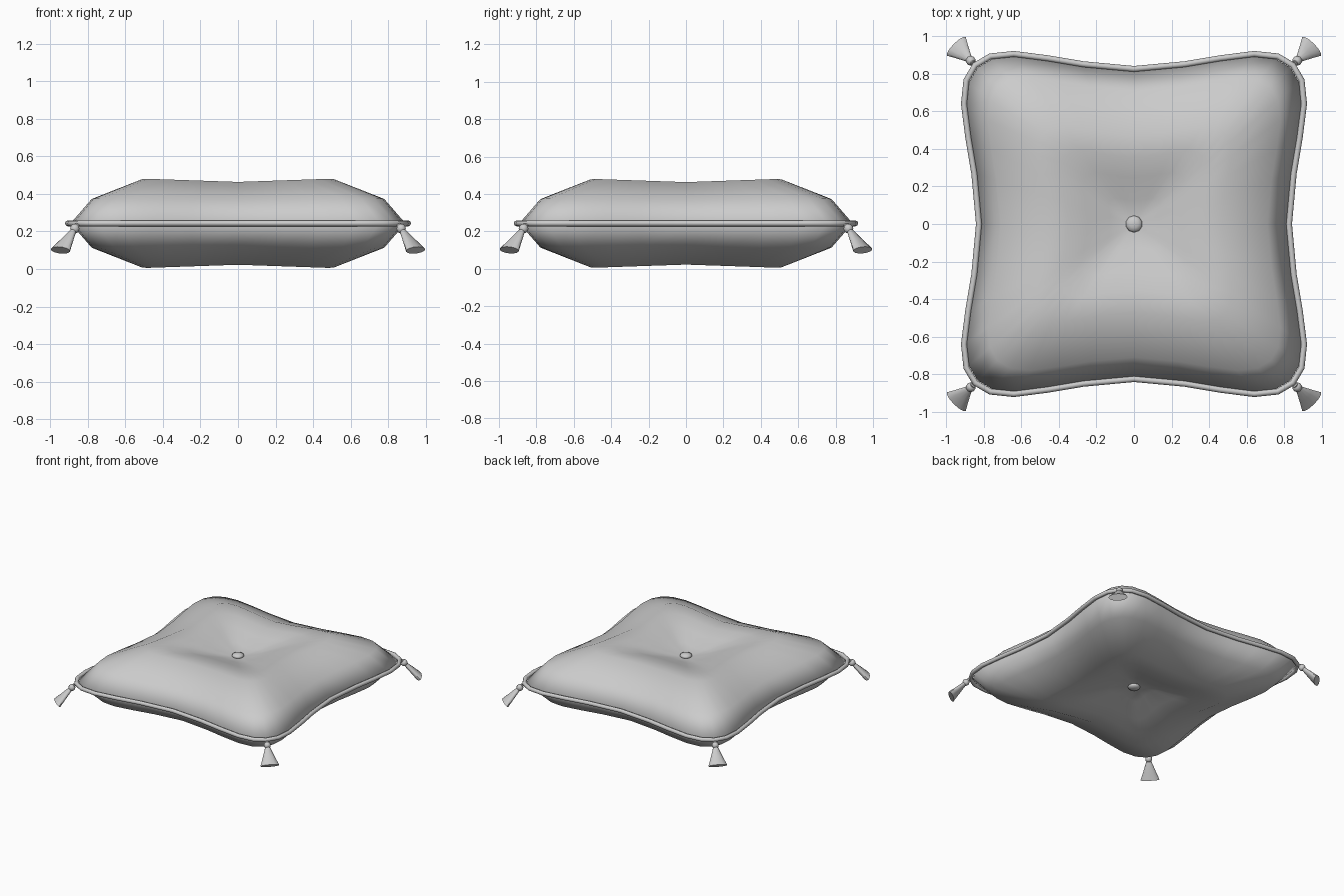
import bpy, bmesh, math
from mathutils import Vector

cube = bpy.data.objects.get("Cube")
if cube:
    bpy.data.objects.remove(cube)

MID = 0.243  # height of the seam

fabric = bpy.data.materials.new("grey_fabric")
fabric.use_nodes = True
fabric.diffuse_color = (0.6, 0.6, 0.6, 1)
fabric.node_tree.nodes["Principled BSDF"].inputs["Base Color"].default_value = (0.6, 0.6, 0.6, 1)


def finish(name, bm, angle=60):
    bmesh.ops.recalc_face_normals(bm, faces=bm.faces)
    mesh = bpy.data.meshes.new(name)
    bm.to_mesh(mesh)
    bm.free()
    obj = bpy.data.objects.new(name, mesh)
    bpy.context.collection.objects.link(obj)
    mesh.materials.append(fabric)
    bpy.ops.object.select_all(action="DESELECT")
    obj.select_set(True)
    bpy.context.view_layer.objects.active = obj
    bpy.ops.object.shade_smooth_by_angle(angle=math.radians(angle))
    return obj


def bridge(bm, a, b):
    n = len(a)
    for i in range(n):
        bm.faces.new((a[i], a[(i + 1) % n], b[(i + 1) % n], b[i]))


# Seam outline: one eighth, mirrored over the diagonal, then turned four times
eighth = [(0, .825), (.27, .85), (.46, .882), (.64, .905), (.765, .892), (.845, .845)]
quarter = eighth + [(y, x) for x, y in reversed(eighth[1:-1])]
outline = []
for k in range(4):
    for x, y in quarter:
        for _ in range(k):
            x, y = y, -x
        outline.append(Vector((x, y, 0)))

# Cushion: shrinking copies of the outline, puffed up and dimpled at the middle
rings = [(.86, .132), (.57, .237), (.43, .228), (.3, .198), (.15, .15)]
bm = bmesh.new()
seam = [bm.verts.new(p * .985 + Vector((0, 0, MID))) for p in outline]
for side in (1, -1):
    last = seam
    for s, h in rings:
        ring = []
        for p in outline:
            waist = 1 - min(abs(p.x), abs(p.y)) / .845
            z = MID + side * h * (1 - .07 * waist)
            ring.append(bm.verts.new((p.x * s, p.y * s, z)))
        bridge(bm, last, ring)
        last = ring
    tip = bm.verts.new((0, 0, MID + side * .115))
    for i, v in enumerate(last):
        bm.faces.new((v, last[(i + 1) % len(last)], tip))
finish("cushion", bm, 120)

# Piping: a round cord swept along the seam
bm = bmesh.new()
cords = []
for i, p in enumerate(outline):
    along = (outline[(i + 1) % len(outline)] - outline[i - 1]).normalized()
    out = Vector((-along.y, along.x, 0))
    cords.append([])
    for k in range(8):
        a = math.tau * k / 8
        off = out * math.cos(a) + Vector((0, 0, math.sin(a)))
        cords[-1].append(bm.verts.new(p + Vector((0, 0, MID)) + off * .016))
for i, ring in enumerate(cords):
    bridge(bm, cords[i - 1], ring)
finish("piping", bm)

# Buttons pressed into both dimples
for name, side in (("top_button", 1), ("bottom_button", -1)):
    bm = bmesh.new()
    bmesh.ops.create_uvsphere(bm, u_segments=10, v_segments=6, radius=.045)
    bmesh.ops.scale(bm, vec=(1, 1, .45), verts=bm.verts)
    bmesh.ops.translate(bm, vec=(0, 0, MID + side * .13), verts=bm.verts)
    finish(name, bm)

# Tassels: flattened flared skirts with a knot, hanging off each corner
profile = [(0, .014, .014), (.22, .014, .013), (.3, .022, .016), (.65, .045, .022), (1, .07, .027)]
for name, sx, sy in (("front_left", 1, -1), ("front_right", -1, -1),
                     ("back_left", 1, 1), ("back_right", -1, 1)):
    start = Vector((sx * .855, sy * .855, .235))
    end = Vector((sx * .945, sy * .945, .1))
    axis = (end - start).normalized()
    wide = Vector((-sy, sx, 0)).normalized()
    thin = axis.cross(wide)
    bm = bmesh.new()
    loops = []
    for t, w, d in profile:
        c = start.lerp(end, t)
        loops.append([bm.verts.new(c + wide * w * math.cos(math.tau * k / 12)
                                   + thin * d * math.sin(math.tau * k / 12)) for k in range(12)])
    for a, b in zip(loops, loops[1:]):
        bridge(bm, a, b)
    bm.faces.new(loops[0])
    bm.faces.new(loops[-1])
    finish(name + "_tassel", bm, 50)

    bm = bmesh.new()
    bmesh.ops.create_uvsphere(bm, u_segments=10, v_segments=6, radius=.026)
    bmesh.ops.translate(bm, vec=start.lerp(end, .15), verts=bm.verts)
    finish(name + "_knot", bm)
